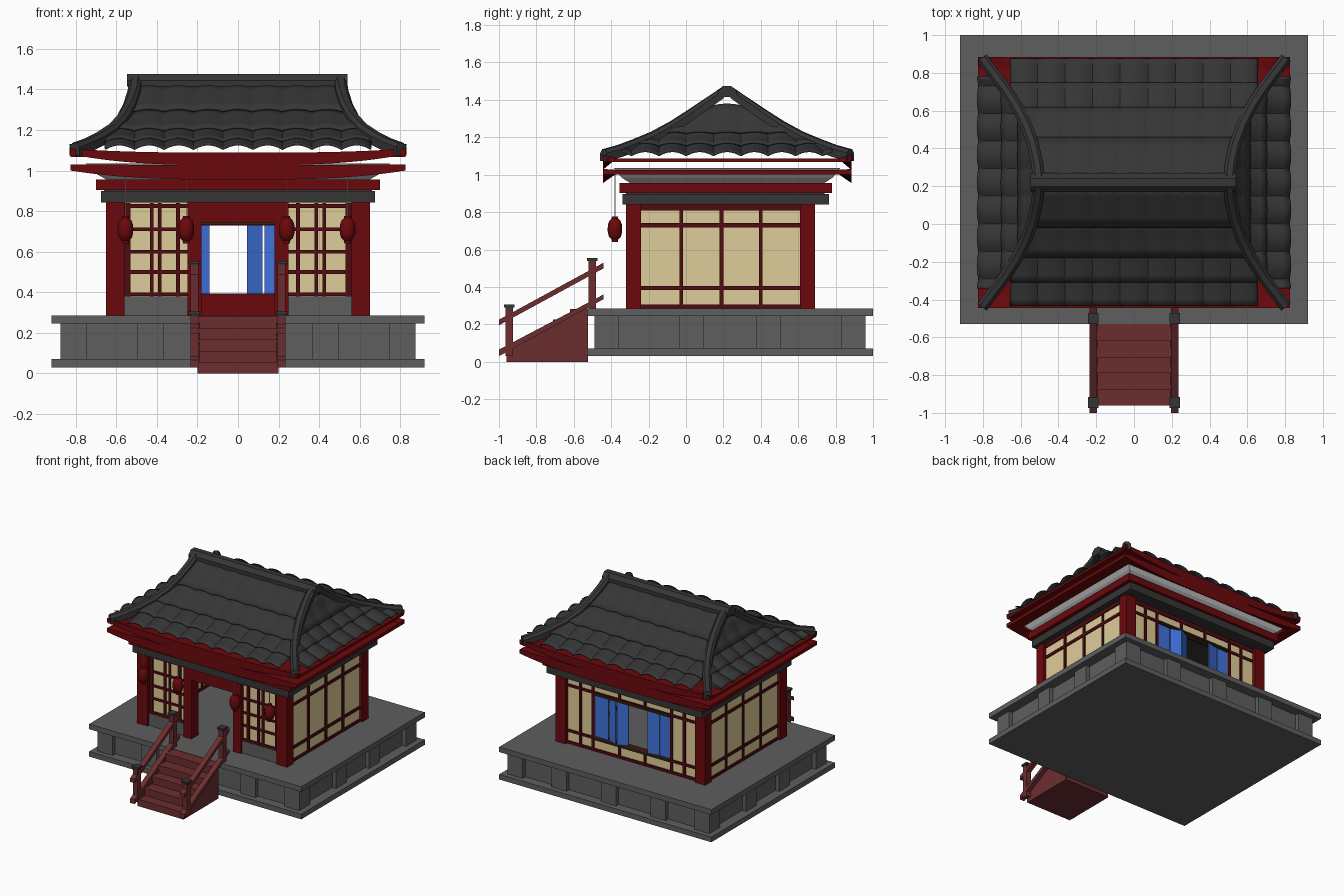
import bpy, bmesh, math

if "Cube" in bpy.data.objects:
    bpy.data.objects.remove(bpy.data.objects["Cube"])

def mat(name, r, g, b):
    m = bpy.data.materials.new(name)
    m.diffuse_color = (r, g, b, 1)
    m.use_nodes = True
    m.node_tree.nodes["Principled BSDF"].inputs["Base Color"].default_value = m.diffuse_color
    return m

ROOF = mat("charcoal tile", .036, .036, .036)
STONE = mat("grey stone", .112, .112, .112)
RED = mat("deep red", .148, .0025, .0035)
DARK = mat("dark red lattice", .08, .003, .005)
STAIR = mat("brownish red", .15, .027, .029)
BEIGE = mat("beige paper", .74, .61, .32)
BLUE = mat("shutter blue", .05, .17, .72)
PLASTER = mat("pale plaster", .62, .62, .62)
BROWN = mat("dark brown", .035, .02, .006)
CY = .22                                    # y of the roof ridge

def finish(name, bm, m, smooth=False):
    bmesh.ops.recalc_face_normals(bm, faces=bm.faces)
    me = bpy.data.meshes.new(name)
    bm.to_mesh(me)
    bm.free()
    me.materials.append(m)
    ob = bpy.data.objects.new(name, me)
    bpy.context.collection.objects.link(ob)
    if smooth:
        bpy.ops.object.select_all(action='DESELECT')
        ob.select_set(True)
        bpy.context.view_layer.objects.active = ob
        bpy.ops.object.shade_smooth_by_angle(angle=math.radians(35))
    return ob

def loft(bm, rings, caps=True):
    vs = [[bm.verts.new(p) for p in r] for r in rings]
    n = len(rings[0])
    for a, b in zip(vs, vs[1:]):
        for i in range(n):
            bm.faces.new((a[i], a[(i + 1) % n], b[(i + 1) % n], b[i]))
    if caps:
        bm.faces.new(vs[0])
        bm.faces.new(vs[-1])

def rect(x0, x1, y0, y1, z):
    return [(x0, y0, z), (x1, y0, z), (x1, y1, z), (x0, y1, z)]

def boxes(name, items, m):
    bm = bmesh.new()
    for x0, x1, y0, y1, z0, z1 in items:
        loft(bm, [rect(x0, x1, y0, y1, z0), rect(x0, x1, y0, y1, z1)])
    return finish(name, bm, m)

def prisms(name, prof, spans, m):
    bm = bmesh.new()
    for a, b in spans:
        loft(bm, [[(x, y, z) for y, z in prof] for x in (a, b)])
    return finish(name, bm, m)

# stone platform with raised panel posts
boxes("platform_slabs", [(-.92, .92, -.53, 1, .03, .07), (-.92, .92, -.53, 1, .245, .285)], STONE)
boxes("platform_core", [(-.842, .842, -.457, .927, .07, .245)], STONE)
posts = [(x - .065, x + .065, y - .02, y + .02, .07, .245)
         for x in (-.81, -.43, 0, .43, .81) for y in (-.47, .94)]
posts += [(x - .02, x + .02, y - .065, y + .065, .07, .245)
          for y in (-.425, .03, .44, .895) for x in (-.855, .855)]
boxes("platform_posts", posts, STONE)

# stairs and railings
ys = [-.96, -.88, -.79, -.71, -.62]
boxes("stairs", [(-.195, .195, y, -.53 if i < 4 else -.525, 0, .057 * (i + 1) - .003) for i, y in enumerate(ys)], STAIR)
prisms("stair_cheeks", [(-.96, 0), (-.53, 0), (-.53, .3), (-.96, .057)], [(-.2, -.19), (.19, .2)], STAIR)
sides = [(-.235, -.195), (.195, .235)]
prisms("stringers", [(-1, .03), (-.44, .335), (-.44, .36), (-1, .065)], sides, STAIR)
prisms("handrails", [(-1, .195), (-.44, .5), (-.44, .53), (-1, .225)], sides, STAIR)
boxes("rail_posts", [(s * .215 - .02, s * .215 + .02, y - .02, y + .02, z, z + .25)
                     for s in (-1, 1) for y, z in ((-.945, .03), (-.5, .285))], STAIR)
boxes("post_caps", [(s * .215 - w, s * .215 + w, y - w, y + w, z + a, z + b)
                    for s in (-1, 1) for y, z in ((-.945, .28), (-.5, .53))
                    for w, a, b in ((.02, 0, .012), (.028, .01, .025))], ROOF)

# corner posts and door frame
boxes("corner_posts", [(min(s * .56, s * .65), max(s * .56, s * .65), y, y + .08, .285, .845)
                       for s in (-1, 1) for y in (-.32, .61)], RED)
boxes("door_frame", [(-.25, -.18, -.32, -.23, .285, .845), (.18, .25, -.32, -.23, .285, .845),
                     (-.18, .18, -.32, -.23, .745, .845)], RED)
boxes("door_header_trim", [(-.18, .18, -.3, -.25, .735, .747)], BROWN)

# paper walls with a window hole at the back
boxes("paper_walls", [(-.56, -.25, -.29, -.26, .38, .845), (.25, .56, -.29, -.26, .38, .845),
                      (-.625, -.595, -.24, .61, .285, .845), (.595, .625, -.24, .61, .285, .845),
                      (-.56, -.33, .63, .66, .285, .845), (.33, .56, .63, .66, .285, .845),
                      (-.33, .33, .63, .66, .285, .385), (-.33, .33, .63, .66, .735, .845)], BEIGE)
boxes("front_wall_base", [(-.56, -.25, -.305, -.25, .285, .38), (.25, .56, -.305, -.25, .285, .38)], STONE)
boxes("inner_back_panel", [(-.56, .56, .62, .63, .285, .385)], RED)

# lattice strips
lat = []
for s in (-1, 1):
    for x, w in ((.545, .014), (.425, .009), (.385, .009), (.295, .01)):
        lat.append((s * x - w, s * x + w, -.3, -.25, .38, .84))
    for z in (.39, .5, .6, .71, .825):
        lat.append((min(s * .25, s * .56), max(s * .25, s * .56), -.298, -.252, z - .009, z + .009))
    for y in (-.025, .19, .4):
        lat.append((s * .61 - .025, s * .61 + .025, y - .01, y + .01, .285, .845))
    for z, h in ((.295, .01), (.395, .011), (.73, .011), (.825, .016)):
        lat.append((s * .61 - .024, s * .61 + .024, -.24, .61, z - h, z + h))
for x in (-.45, -.34, .34, .45):
    lat.append((x - .01, x + .01, .62, .67, .285, .845))
for x in (-.11, .11):
    lat += [(x - .01, x + .01, .625, .67, .285, .385), (x - .01, x + .01, .625, .67, .74, .845)]
for z, h in ((.295, .01), (.385, .01), (.74, .01), (.825, .016)):
    lat.append((-.56, .56, .622, .669, z - h, z + h))
boxes("wall_lattice", lat, DARK)

# folding window shutters
bm = bmesh.new()
for xa, ya, xb, yb in ((.33, .65, .215, .65), (.205, .65, .13, .68), (.12, .68, .045, .645),
                       (-.14, .67, -.23, .65), (-.235, .65, -.33, .65)):
    loft(bm, [[(xa, ya - .006, z), (xb, yb - .006, z), (xb, yb + .006, z), (xa, ya + .006, z)] for z in (.395, .73)])
finish("window_shutters", bm, BLUE)
boxes("window_rails", [(-.33, .33, .635, .685, .38, .395), (-.33, .33, .635, .685, .73, .742)], BROWN)

# beams above the walls and flared plaster cove
boxes("grey_beam", [(-.675, .675, -.34, .765, .842, .898)], ROOF)
boxes("red_beam", [(-.7, .7, -.355, .78, .903, .956)], RED)
boxes("beam_spacer", [(-.66, .66, -.32, .74, .89, .91)], ROOF)
bm = bmesh.new()
loft(bm, [rect(-.65, .65, -.3, .74, .956), rect(-.7, .7, -.345, .785, .985), rect(-.75, .75, -.385, .825, 1.035)])
finish("plaster_cove", bm, PLASTER)

# double red eaves: front and back boards sag in the middle
def eave_board(name, top_end, top_mid, bot_end, bot_mid, y_sign):
    bm = bmesh.new()
    rings = []
    for i in range(25):
        x = -.825 + 1.65 * i / 24
        k = 1 - abs(x / .825) ** 3
        top = top_end + (top_mid - top_end) * k
        bot = bot_end + (bot_mid - bot_end) * k
        o, n = CY + y_sign * .665, CY + y_sign * .60
        rings.append([(x, o, bot), (x, o, top), (x, n, top_mid), (x, n, bot_end)])
    loft(bm, rings)
    finish(name, bm, RED)

for s, side in ((-1, "front"), (1, "back")):
    eave_board(side + "_upper_eave", 1.108, 1.088, 1.08, 1.026, s)
    eave_board(side + "_lower_eave", 1.03, 1.028, 1.0, .955, s)
boxes("upper_eave_deck", [(-.825, .825, -.44, .88, 1.068, 1.087)], RED)
boxes("lower_eave_sides", [(-.825, -.74, -.44, .88, 1.0, 1.026), (.74, .825, -.44, .88, 1.0, 1.026)], RED)

# hip line of the roof: distance from ridge, height, half width
HIP = [(.02, 1.435, .505), (.1, 1.38, .513), (.2, 1.312, .535), (.3, 1.247, .57), (.4, 1.192, .62),
       (.5, 1.15, .685), (.58, 1.12, .745), (.66, 1.098, .805)]

def hip(d):
    for a, b in zip(HIP, HIP[1:]):
        if d <= b[0] or b is HIP[-1]:
            f = (d - a[0]) / (b[0] - a[0])
            return a[1] + f * (b[1] - a[1]), a[2] + f * (b[2] - a[2])

# wavy tile courses, overlapping and clipped at the hips: start, end, wave height
FRONT = [(.02, .24, .01), (.21, .40, .012), (.37, .53, .016), (.49, .655, .022)]
SIDE = [(.1, .36, .008), (.32, .50, .014), (.46, .665, .022)]
CW = .146

def tiles(name, sgn, is_side):
    bm = bmesh.new()
    for d0, d1, wave in (SIDE if is_side else FRONT):
        rows = []
        for k in range(5):
            d = d0 + (d1 - d0) * k / 4
            lift = -.008 + .018 * k / 4
            z, w = hip(d)
            lim = min(d, .56) if is_side else min(w, .657)
            row = []
            for i in range(-40, 41):
                u = max(-lim, min(lim, i * CW / 8))
                bump = wave * (1 - (2 * ((u / CW + .5) % 1) - 1) ** 2)
                if is_side:
                    p = (sgn * (w + .4 * bump + lift + .005), CY + u, z + lift + bump)
                else:
                    p = (u, CY + sgn * d, z + lift + bump)
                row.append(bm.verts.new(p))
            rows.append(row)
        for a, b in zip(rows, rows[1:]):
            for i in range(80):
                bm.faces.new((a[i], a[i + 1], b[i + 1], b[i]))
    bmesh.ops.remove_doubles(bm, verts=bm.verts, dist=.0001)
    bmesh.ops.dissolve_degenerate(bm, edges=bm.edges, dist=.0001)
    ob = finish(name, bm, ROOF, True)
    mod = ob.modifiers.new("thickness", 'SOLIDIFY')
    mod.thickness = .008

for s, a, b in ((-1, "front", "left"), (1, "back", "right")):
    tiles(a + "_roof_tiles", s, False)
    tiles(b + "_roof_tiles", s, True)

# hip ridges and top ridge
for sx in (-1, 1):
    for sy in (-1, 1):
        bm = bmesh.new()
        rings = []
        for i, (d, z, w) in enumerate(HIP):
            a, b = HIP[max(i - 1, 0)], HIP[min(i + 1, len(HIP) - 1)]
            tx, ty = b[2] - a[2], b[0] - a[0]
            L = math.hypot(tx, ty)
            nx, ny = ty / L, -tx / L
            rings.append([(sx * (w + nx * o), CY + sy * (d + ny * o), z + h) for o, h in
                          ((-.031, -.025), (-.031, .018), (-.015, .038), (.015, .038), (.031, .018), (.031, -.025))])
        loft(bm, rings)
        finish("hip_ridge", bm, ROOF, True)
prisms("top_ridge", [(CY - .05, 1.415), (CY - .05, 1.445), (CY - .022, 1.475), (CY + .022, 1.475),
                     (CY + .05, 1.445), (CY + .05, 1.415)], [(-.548, .54)], ROOF)

# hanging lanterns
for x in (-.555, -.255, .24, .54):
    bm = bmesh.new()
    prof = [(.016, .64), (.018, .655), (.031, .667), (.038, .69), (.039, .71), (.037, .735), (.029, .755), (.018, .765), (.016, .777)]
    loft(bm, [[(x + r * math.cos(k * math.pi / 6), -.38 + r * math.sin(k * math.pi / 6), z) for k in range(12)]
              for r, z in prof])
    finish("lantern", bm, RED, True)
    boxes("lantern_string", [(x - .002, x + .002, -.382, -.378, .775, 1.01)], PLASTER)
